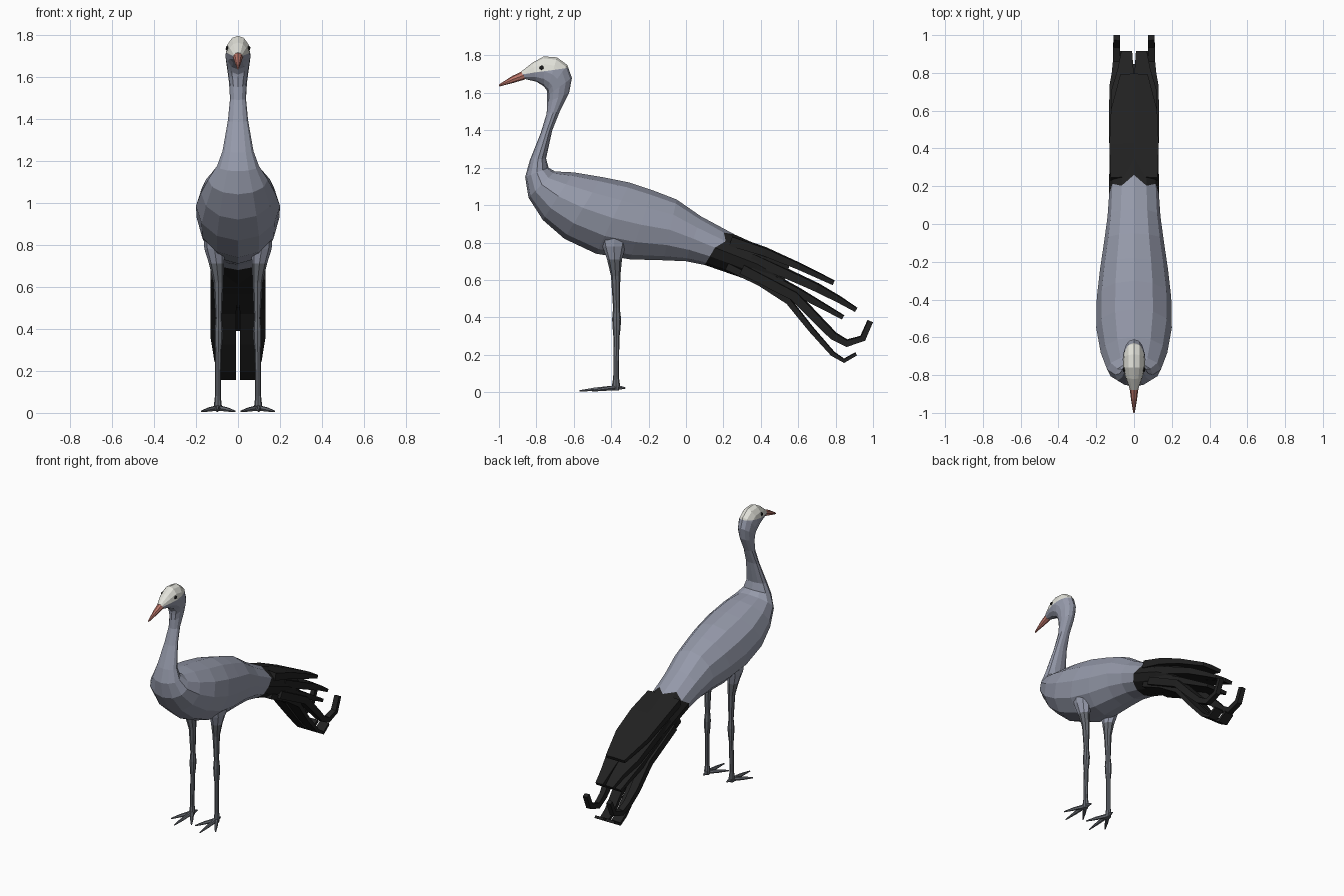
import bpy, bmesh, math
from mathutils import Vector

if "Cube" in bpy.data.objects:
    bpy.data.objects.remove(bpy.data.objects["Cube"])


def material(name, rgb):
    m = bpy.data.materials.new(name)
    m.diffuse_color = (*rgb, 1)
    m.use_nodes = True
    m.node_tree.nodes["Principled BSDF"].inputs["Base Color"].default_value = m.diffuse_color
    return m


GREY = material("blue grey plumage", (0.30, 0.32, 0.40))
WHITE = material("white cap", (0.76, 0.76, 0.70))
BLACK = material("black feather", (0.015, 0.015, 0.015))
PINK = material("pink beak", (0.52, 0.19, 0.15))
LEG = material("dark grey leg", (0.13, 0.14, 0.16))


def finish(bm, name, mats):
    bmesh.ops.recalc_face_normals(bm, faces=bm.faces)
    me = bpy.data.meshes.new(name)
    bm.to_mesh(me)
    bm.free()
    for m in mats:
        me.materials.append(m)
    ob = bpy.data.objects.new(name, me)
    bpy.context.collection.objects.link(ob)
    return ob


def loft(rings):
    """Skin a list of point rings and close both ends."""
    bm = bmesh.new()
    loops = [[bm.verts.new(p) for p in r] for r in rings]
    for a, b in zip(loops, loops[1:]):
        n = len(a)
        for i in range(n):
            bm.faces.new((a[i], a[(i + 1) % n], b[(i + 1) % n], b[i]))
    bm.faces.new(loops[0])
    bm.faces.new(loops[-1])
    return bm


def oval(yt, zt, yb, zb, w, n=12, x=0.0):
    """Ring between an upper/back point and a lower/front point."""
    top, bot = Vector((x, yt, zt)), Vector((x, yb, zb))
    mid, up = (top + bot) / 2, (top - bot) / 2
    pts = []
    for i in range(n):
        a = 2 * math.pi * i / n
        pts.append(mid + up * math.cos(a) + Vector((w * math.sin(a), 0, 0)))
    return pts


# Head, neck and body: back point, front point, half width
BODY = [
    (-.88, 1.715, -.865, 1.675, .022), (-.82, 1.762, -.80, 1.66, .046),
    (-.76, 1.795, -.76, 1.635, .057), (-.69, 1.79, -.742, 1.61, .060),
    (-.635, 1.75, -.742, 1.60, .057), (-.61, 1.68, -.742, 1.585, .051),
    (-.625, 1.60, -.742, 1.55, .043), (-.675, 1.50, -.745, 1.49, .038),
    (-.715, 1.40, -.777, 1.385, .048), (-.748, 1.25, -.835, 1.24, .074),
    (-.735, 1.20, -.86, 1.15, .100), (-.70, 1.18, -.842, 1.04, .142),
    (-.60, 1.175, -.765, .92, .176), (-.45, 1.15, -.65, .82, .200),
    (-.30, 1.12, -.48, .74, .197), (-.18, 1.08, -.30, .71, .180),
    (-.05, 1.03, -.12, .705, .157), (.08, .94, 0, .70, .140),
]
seam = oval(.21, .865, .10, .68, .132)
seam[0] += Vector((0, .05, -.022))      # notch in the plumage edge
for i in (2, 10):
    seam[i] += Vector((0, .03, -.012))
bm = loft([oval(*r) for r in BODY] + [seam])
# cut the cap edge across the head
cut_co, cut_no = Vector((0, -.87, 1.70)), Vector((0, -.14, 1)).normalized()
head = [f for f in bm.faces if f.calc_center_median().z > 1.58]
geom = set(head) | {e for f in head for e in f.edges} | {v for f in head for v in f.verts}
bmesh.ops.bisect_plane(bm, geom=list(geom), plane_co=cut_co, plane_no=cut_no)
for f in bm.faces:
    f.material_index = int((f.calc_center_median() - cut_co).dot(cut_no) > 0
                           and f.calc_center_median().z > 1.65)
finish(bm, "body", [GREY, WHITE])

# Beak
finish(loft([oval(-.872, 1.718, -.86, 1.672, .024, 8),
             oval(-.93, 1.69, -.925, 1.653, .016, 8),
             oval(-1.0, 1.645, -.998, 1.634, .004, 8)]), "beak", [PINK])

# Eyes
for s in (-1, 1):
    bm = bmesh.new()
    bmesh.ops.create_icosphere(bm, subdivisions=1, radius=.013)
    for v in bm.verts:
        v.co = Vector((v.co.x * .6 + s * .052, v.co.y - .772, v.co.z + 1.735))
    finish(bm, "eye", [BLACK])

# Tail base, starting at the plumage seam
finish(loft([seam, oval(.40, .78, .36, .59, .130),
             oval(.56, .70, .50, .50, .112)]), "tail_base", [BLACK])


def feather(name, stations, t0, t1):
    """Ribbon through (y, z, inner x, outer x), tapering from t0 to t1, on both sides."""
    n = len(stations)
    for s in (-1, 1):
        rings = []
        for i, (y, z, xi, xo) in enumerate(stations):
            a, b = stations[max(i - 1, 0)], stations[min(i + 1, n - 1)]
            d = Vector((0, b[0] - a[0], b[1] - a[1])).normalized()
            nor = Vector((0, -d.z, d.y)) * (t0 + (t1 - t0) * i / (n - 1))
            p, q = Vector((s * xi, y, z)), Vector((s * xo, y, z))
            rings.append([p + nor, q + nor * .7, q - nor, p - nor])
        finish(loft(rings), name, [BLACK])


# Tail feathers, upper layer to drooping curls
feather("upper_tail_feather", [(.24, .81, 0, .125), (.42, .752, 0, .13),
                               (.60, .675, 0, .122), (.79, .585, 0, .072)], .03, .014)
feather("middle_tail_feather", [(.35, .72, .0, .125), (.70, .56, .0, .12),
                                (.82, .495, .004, .085), (.91, .44, .01, .068)], .03, .013)
feather("lower_tail_feather", [(.35, .66, 0, .12), (.60, .535, 0, .115),
                               (.84, .40, 0, .08)], .035, .013)
feather("outer_curl_feather", [(.30, .66, .06, .13), (.58, .515, .07, .132),
                               (.72, .37, .08, .13), (.79, .30, .078, .118),
                               (.86, .262, .075, .112), (.945, .288, .075, .11),
                               (.985, .38, .075, .108)], .03, .016)
feather("inner_curl_feather", [(.22, .675, .0, .11), (.40, .585, .0, .11),
                               (.55, .485, .01, .10), (.67, .335, .01, .085),
                               (.785, .205, .01, .08), (.845, .168, .01, .08),
                               (.91, .205, .01, .075)], .022, .010)


def tube(points, n=6):
    """Tapered tube through (position, radius) points."""
    rings = []
    for i, (p, r) in enumerate(points):
        a = Vector(points[max(i - 1, 0)][0])
        b = Vector(points[min(i + 1, len(points) - 1)][0])
        d = (b - a).normalized()
        u = d.cross(Vector((0, 0, 1))).normalized()
        w = u.cross(d)
        rings.append([Vector(p) + (u * math.cos(k * math.tau / n)
                                   + w * math.sin(k * math.tau / n)) * r for k in range(n)])
    return loft(rings)


# Legs: z, centre y, half depth, half width, centre x
LEGS = [(.88, -.385, .085, .050, .118), (.78, -.385, .062, .048, .112),
        (.71, -.382, .040, .036, .102), (.62, -.376, .025, .024, .093),
        (.45, -.372, .018, .016, .092), (.39, -.371, .024, .021, .092),
        (.34, -.371, .021, .020, .093), (.29, -.372, .016, .015, .094),
        (.08, -.374, .015, .014, .096), (.035, -.374, .022, .019, .096),
        (.008, -.376, .018, .016, .096)]
# Toes: tip x offset, tip y, tip z
TOES = [(.004, -.57, .007), (.078, -.50, .007), (-.082, -.50, .007), (-.006, -.325, .022)]
for s in (-1, 1):
    rings = [[Vector((s * cx + hw * math.sin(k * math.tau / 8),
                      cy + hd * math.cos(k * math.tau / 8), z)) for k in range(8)]
             for z, cy, hd, hw, cx in LEGS]
    bm = loft(rings)
    for f in bm.faces:
        f.material_index = int(f.calc_center_median().z < .73)
    finish(bm, "leg", [GREY, LEG])
    for dx, ty, tz in TOES:
        base = Vector((s * .096, -.376, .024))
        tip = Vector((s * (.096 + dx), ty, tz))
        mid = base.lerp(tip, .55) + Vector((0, 0, .001))
        finish(tube([(base, .014), (mid, .011), (tip, .004)]), "toe", [LEG])
